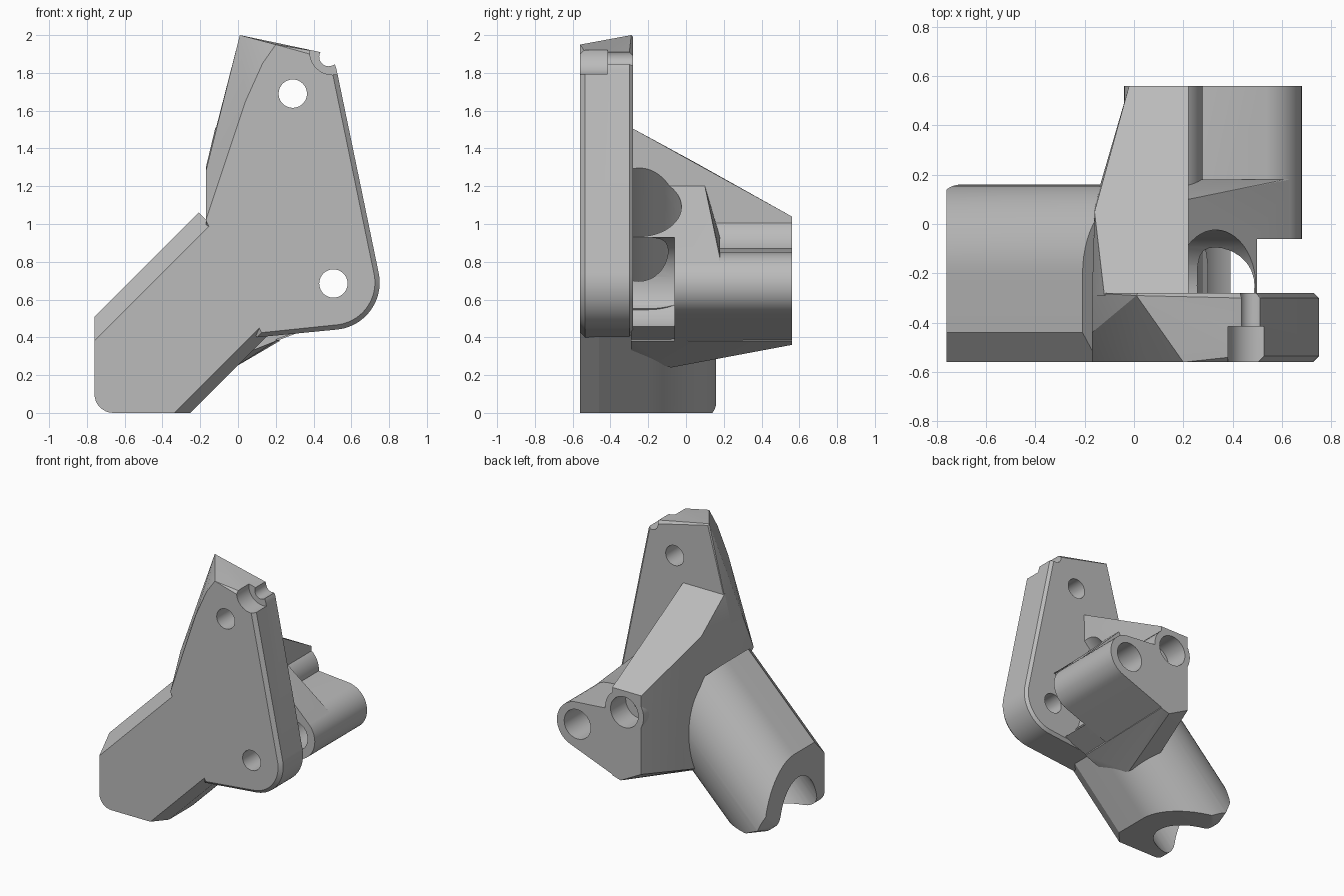
import bpy, bmesh, math
from mathutils import Vector

if "Cube" in bpy.data.objects:
    bpy.data.objects.remove(bpy.data.objects["Cube"])

R2 = math.sqrt(0.5)
grey = bpy.data.materials.new("plain grey")
grey.diffuse_color = (0.5, 0.5, 0.5, 1)
grey.use_nodes = True
grey.node_tree.nodes["Principled BSDF"].inputs["Base Color"].default_value = grey.diffuse_color


def hull(name, pts):
    """Convex solid around a set of points."""
    bm = bmesh.new()
    for p in pts:
        bm.verts.new(p)
    bmesh.ops.remove_doubles(bm, verts=bm.verts, dist=0.0005)
    res = bmesh.ops.convex_hull(bm, input=bm.verts)
    junk = {g for g in res["geom_interior"] + res["geom_unused"]
            if isinstance(g, bmesh.types.BMVert)}
    bmesh.ops.delete(bm, geom=list(junk), context='VERTS')
    bmesh.ops.dissolve_limit(bm, angle_limit=0.005, verts=bm.verts, edges=bm.edges)
    bmesh.ops.recalc_face_normals(bm, faces=bm.faces)
    me = bpy.data.meshes.new(name)
    bm.to_mesh(me)
    bm.free()
    me.materials.append(grey)
    ob = bpy.data.objects.new(name, me)
    bpy.context.collection.objects.link(ob)
    return ob


def at(y, outline):
    return [(x, y, z) for x, z in outline]


def circle(x, z, r, a0=0, a1=360, n=40):
    return [(x + r * math.cos(math.radians(a0 + (a1 - a0) * i / n)),
             z + r * math.sin(math.radians(a0 + (a1 - a0) * i / n))) for i in range(n + 1)]


def prism(name, outline, y0, y1):
    return hull(name, at(y0, outline) + at(y1, outline))


def along(s, u, y):
    """Point on the diagonal axis: s along it, u across it."""
    return (-0.76 + (s - u) * R2, y, (s + u) * R2)


def helper(ob):
    ob.hide_render = True
    ob.hide_viewport = True
    return ob


def combine(ob, cutters, op='DIFFERENCE'):
    for c in cutters:
        m = ob.modifiers.new("cut", 'BOOLEAN')
        m.operation, m.solver, m.object = op, 'EXACT', c
    dg = bpy.context.evaluated_depsgraph_get()
    me = bpy.data.meshes.new_from_object(ob.evaluated_get(dg))
    ob.modifiers.clear()
    ob.data = me


# plate with a rounded lower corner and a slanted left edge
def plate_outline(d):
    return (circle(0.5, 0.69, 0.25 - d, -85, 12, 20) + circle(0.4, 1.79, 0.125 - d, 12, 75, 10)
            + [(0.1 + d, 0.4 + d)])


plate = hull("plate",
             at(-0.56, plate_outline(0.025) + [(0.2, 1.95), (0.13, 1.85), (0.04, 1.65),
                                               (0, 1.48), (-0.17, 1.02)])
             + at(-0.535, plate_outline(0)) + at(-0.30, plate_outline(0))
             + at(-0.28, plate_outline(0.02))
             + at(-0.29, [(0.01, 2.0), (-0.17, 1.3), (-0.17, 0.9)])
             + at(-0.28, [(0.015, 1.99), (-0.17, 1.3), (-0.17, 0.9)])
             + at(-0.44, [(-0.17, 1.28), (-0.17, 0.9)]))

# diagonal arm: rounded back, chamfered front, square-cut end
section = [(0.36 * math.cos(a), -0.2 + 0.36 * math.sin(a))
           for a in [math.pi * i / 32 for i in range(33)]]
section += [(0.36, -0.44), (-0.36, -0.46), (0.27, -0.56), (-0.3, -0.56)]
arm = hull("arm", [along(s, u, y) for s in (-0.6, 1.14) for u, y in section])
round_end = circle(-0.66, 0.1, 0.1, 180, 270, 8) + [(-0.76, 2), (1, 0), (1, 2)]
blunt_end = [(-0.76, 0.2), (-0.70, 0.06), (-0.56, 0), (-0.76, 2), (1, 0), (1, 2)]
trim = helper(hull("arm_trim", at(-0.7, round_end) + at(0.04, round_end) + at(0.18, blunt_end)))

# wedge-shaped body behind the plate
body = hull("body",
            at(0.56, [(-0.02, 1.04), (0.22, 1.04), (-0.02, 0.45), (0.15, 0.36), (0.22, 0.38)])
            + [(-0.16, 0.05, 1.325), (-0.16, 0.08, 0.35), (-0.02, -0.08, 0.24), (0.15, 0.3, 0.36)]
            + at(-0.29, [(-0.12, 1.51), (0.22, 1.51), (-0.17, 1.3), (-0.17, 0.5),
                         (0.0, 0.3), (0.2, 0.38)]))

# pivot boss with its webs
boss = circle(0.51, 0.68, 0.17)
low_web = prism("boss_web", boss + [(0.15, 0.36), (0.15, 0.86), (0.28, 0.87)], -0.06, 0.56)
tall = boss + [(0.15, 0.37), (0.15, 1.2), (0.22, 1.2)]
tall_web = hull("sloped_web", at(-0.29, tall) + at(0.10, tall)
                + at(0.18, boss + [(0.15, 0.37), (0.15, 0.93), (0.26, 0.93)]))
socket = prism("screw_socket", circle(0.12, 0.88, 0.16), 0.1, 0.56)

# cutters
ring = [(0.226 * math.cos(math.tau * i / 48), -0.25 + 0.226 * math.sin(math.tau * i / 48))
        for i in range(48)]
bore = helper(hull("bore", [along(s, u, y) for s in (-0.7, 2.3) for u, y in ring]))
short_bore = helper(hull("short_bore", [along(s, u, y) for s in (-0.7, 1.53) for u, y in ring]))
top_hole = helper(prism("top_hole", circle(0.29, 1.69, 0.075), -0.7, -0.1))
low_hole = helper(prism("low_hole", circle(0.505, 0.685, 0.075), -0.7, -0.1))
boss_hole = helper(prism("boss_hole", circle(0.51, 0.685, 0.11), -0.4, 0.7))
notch = helper(prism("corner_notch", circle(0.5, 1.91, 0.12), -0.7, -0.415))
groove = helper(prism("corner_groove", circle(0.48, 1.885, 0.05), -0.5, -0.2))
gap = helper(prism("clearance", circle(0.505, 0.68, 0.25) + [(1, 0.93), (1, 0.43)], -0.28, -0.06))
wide_screw = helper(prism("screw_head", circle(0.12, 0.88, 0.115), 0.38, 0.7))
thin_screw = helper(prism("screw_shaft", circle(0.12, 0.88, 0.05), -0.2, 0.5))

combine(arm, [trim], 'INTERSECT')
combine(arm, [bore])
combine(plate, [short_bore, top_hole, low_hole, notch, groove])
combine(body, [bore, wide_screw, thin_screw])
combine(low_web, [bore, boss_hole, wide_screw, thin_screw])
combine(tall_web, [bore, boss_hole, gap, wide_screw, thin_screw])
combine(socket, [bore, wide_screw, thin_screw])

# smooth the round surfaces, keep edges sharp
for ob in (plate, arm, body, low_web, tall_web, socket):
    bpy.ops.object.select_all(action='DESELECT')
    ob.select_set(True)
    bpy.context.view_layer.objects.active = ob
    bpy.ops.object.shade_smooth_by_angle(angle=math.radians(25))
